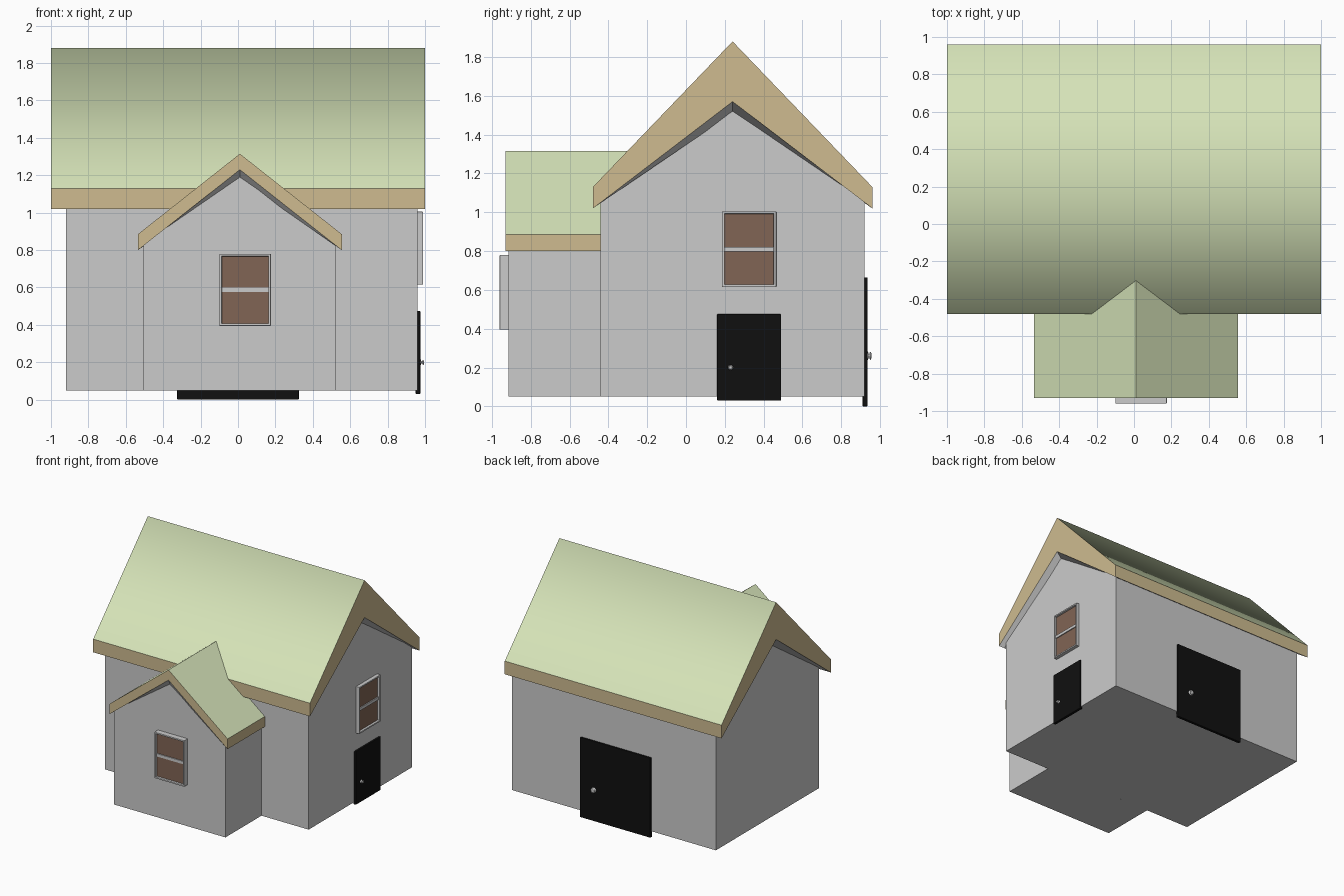
import bpy, bmesh
from math import pi
from mathutils import Matrix, Vector

if "Cube" in bpy.data.objects:
    bpy.data.objects.remove(bpy.data.objects["Cube"])


def material(name, rgb):
    m = bpy.data.materials.new(name)
    m.diffuse_color = (*rgb, 1)
    m.use_nodes = True
    m.node_tree.nodes["Principled BSDF"].inputs["Base Color"].default_value = m.diffuse_color
    return m


GREEN = material("roof_green", (0.67, 0.77, 0.48))
TAN = material("fascia_tan", (0.62, 0.50, 0.28))
BROWN = material("pane_brown", (0.22, 0.13, 0.09))
BLACK = material("door_black", (0.005, 0.005, 0.005))


def finish(bm, name, mats=()):
    bmesh.ops.recalc_face_normals(bm, faces=bm.faces)
    me = bpy.data.meshes.new(name)
    bm.to_mesh(me)
    bm.free()
    ob = bpy.data.objects.new(name, me)
    bpy.context.collection.objects.link(ob)
    for m in mats:
        me.materials.append(m)
    return ob


def loft(name, axis, sections, mats=(), face_mat=None, smooth=()):
    """Skin (position, profile) sections along x or y; face_mat gives a slot per profile edge."""
    bm = bmesh.new()
    rings = []
    for pos, prof in sections:
        rings.append([bm.verts.new((pos, u, z) if axis == 'x' else (u, pos, z)) for u, z in prof])
    n = len(rings[0])
    for a, b in zip(rings, rings[1:]):
        for i in range(n):
            j = (i + 1) % n
            f = bm.faces.new((a[i], a[j], b[j], b[i]))
            f.material_index = face_mat[i] if face_mat else 0
            f.smooth = i in smooth
    bm.faces.new(rings[0])
    bm.faces.new(rings[-1])
    return finish(bm, name, mats)


def gable(left, right, eave, peak):
    return [(left, 0.05), (left, eave), ((left + right) / 2, peak), (right, eave), (right, 0.05)]


def roof(left, right, low, edge, peak, inner):
    c = (left + right) / 2
    return [(left, low), (left, edge), (c, peak), (right, edge), (right, low), (c, inner)]


# walls
loft("main_walls", 'x', [(x, gable(-0.44, 0.92, 1.07, 1.52)) for x in (-0.92, 0.96)])
loft("wing_walls", 'y', [(y, gable(-0.505, 0.525, 0.835, 1.19)) for y in (-0.915, -0.44)])

# roofs: tan fascia, green slopes, grey underside that tucks down onto the gables
roof_mats, roof_slots = (TAN, GREEN, None), (0, 1, 1, 0, 2, 2)
loft("main_roof", 'x',
     [(x, roof(-0.48, 0.96, 1.02, 1.13, 1.88, p))
      for x, p in ((-1, 1.57), (-0.91, 1.51), (0.95, 1.51), (1, 1.57))],
     roof_mats, roof_slots, smooth=(1, 2))
loft("wing_roof", 'y',
     [(y, roof(-0.535, 0.555, 0.80, 0.885, 1.315, p))
      for y, p in ((-0.93, 1.23), (-0.905, 1.18), (-0.29, 1.18))],
     roof_mats, roof_slots)


# fittings are modelled with local x across, local z up and local -y outwards
def box(name, place, x0, x1, y0, y1, z0, z1, mat=None, bevel=0.0):
    bm = bmesh.new()
    size = Vector((x1 - x0, y1 - y0, z1 - z0))
    mid = Vector((x0 + x1, y0 + y1, z0 + z1)) / 2
    bmesh.ops.create_cube(bm, size=1, matrix=Matrix.Translation(mid) @ Matrix.Diagonal((*size, 1)))
    if bevel:
        bmesh.ops.bevel(bm, geom=bm.edges[:], offset=bevel, segments=2, affect='EDGES', profile=0.5)
    ob = finish(bm, name, (mat,) if mat else ())
    ob.matrix_world = place
    return ob


def window(name, place, w, h):
    t = 0.013
    for side, x in (("left", -w / 2), ("right", w / 2 - t)):
        box(f"{name}_{side}_frame", place, x, x + t, -0.04, 0.01, 0, h, None, 0.003)
    for side, z in (("bottom", 0), ("top", h - t)):
        box(f"{name}_{side}_frame", place, -w / 2 + t / 2, w / 2 - t / 2, -0.04, 0.01, z, z + t, None, 0.003)
    box(f"{name}_cross_bar", place, -w / 2 + t, w / 2 - t, -0.03, 0, h / 2 - 0.012, h / 2 + 0.012)
    box(f"{name}_pane", place, -w / 2 + t, w / 2 - t, -0.022, 0, t, h - t, BROWN)


def door(name, place, w, h, knob_x, knob_z, r):
    box(f"{name}_panel", place, -w / 2, w / 2, -0.015, 0.01, 0, h, BLACK, 0.004)
    # turned knob: rose, stem and rounded grip
    prof = [(1.0, 0.014), (1.0, 0.018), (0.4, 0.020), (0.4, 0.025),
            (0.85, 0.027), (0.95, 0.031), (0.6, 0.035)]
    bm = bmesh.new()
    rings = []
    for k, y in prof:
        c = bmesh.ops.create_circle(bm, segments=16, radius=r * k,
                                    matrix=Matrix.Translation((knob_x, -y, knob_z)) @ Matrix.Rotation(pi / 2, 4, 'X'))
        rings.append(c["verts"])
    for a, b in zip(rings, rings[1:]):
        for i in range(16):
            j = (i + 1) % 16
            bm.faces.new((a[i], a[j], b[j], b[i])).smooth = True
    bm.faces.new(rings[0])
    bm.faces.new(rings[-1])
    finish(bm, f"{name}_knob").matrix_world = place


def at(x, y, z, turn=0):
    return Matrix.Translation((x, y, z)) @ Matrix.Rotation(turn, 4, 'Z')


# windows on the wing front and the right gable
window("front_window", at(0.038, -0.92, 0.395), 0.275, 0.385)
window("side_window", at(0.95, 0.325, 0.615, pi / 2), 0.28, 0.39)

# doors on the right gable and the back wall
door("side_door", at(0.96, 0.325, 0.03, pi / 2), 0.33, 0.445, -0.095, 0.17, 0.014)
door("back_door", at(0, 0.92, 0.0, pi), 0.65, 0.665, -0.195, 0.26, 0.022)
